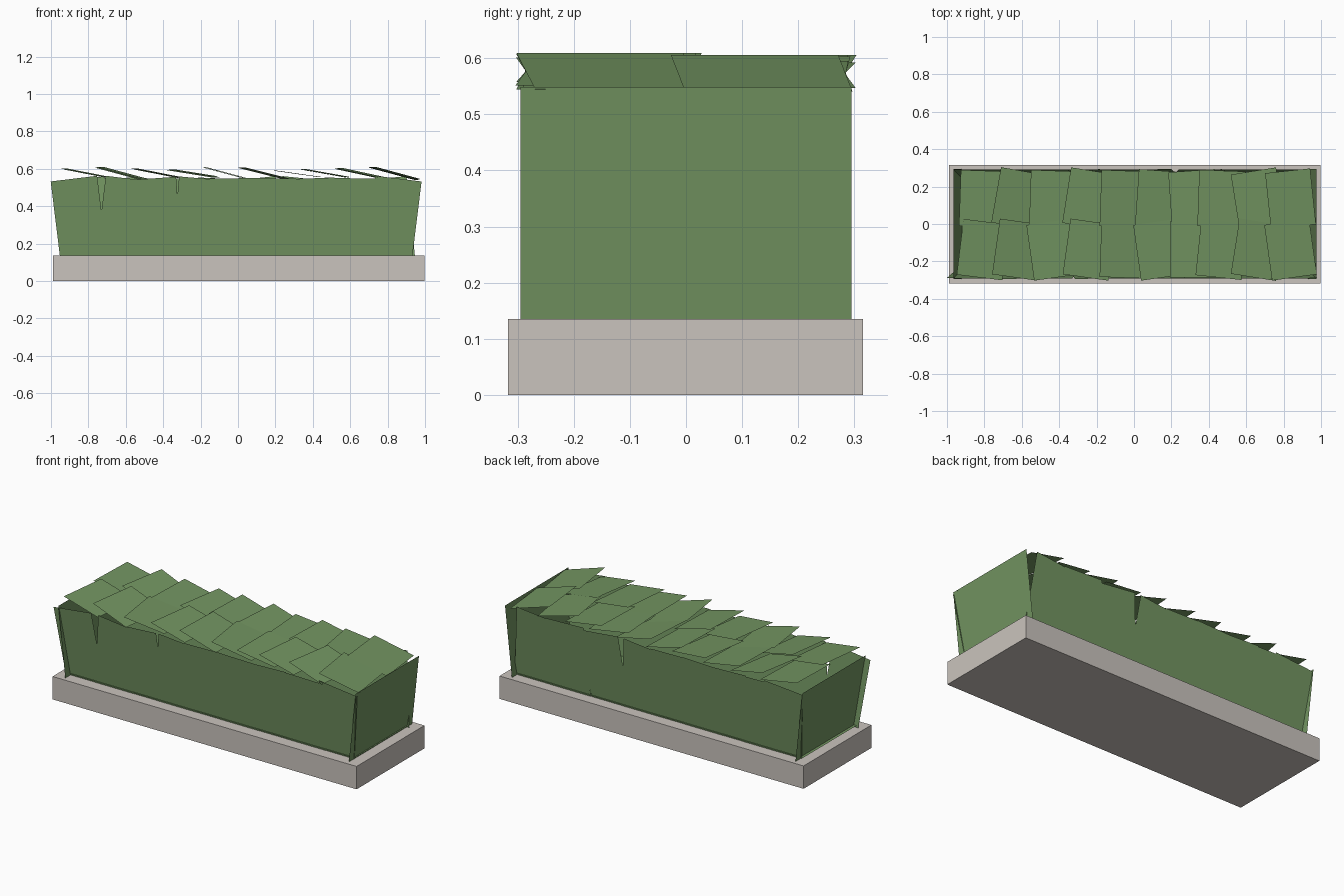
import bpy, bmesh
from math import radians
from mathutils import Matrix, Vector

old = bpy.data.objects.get("Cube")
if old:
    bpy.data.objects.remove(old, do_unlink=True)


def material(name, rgb):
    m = bpy.data.materials.new(name)
    m.use_nodes = True
    col = (*rgb, 1)
    m.diffuse_color = col
    m.node_tree.nodes["Principled BSDF"].inputs["Base Color"].default_value = col
    return m


leaf = material("leaf green", (0.17, 0.30, 0.12))
stone = material("warm grey stone", (0.59, 0.55, 0.51))


def finish(name, bm, mat):
    mesh = bpy.data.meshes.new(name)
    bm.to_mesh(mesh)
    bm.free()
    mesh.materials.append(mat)
    ob = bpy.data.objects.new(name, mesh)
    bpy.context.collection.objects.link(ob)


def rot(degrees, axis):
    return Matrix.Rotation(radians(degrees), 4, axis)


def add_card(bm, width, height, matrix):
    """Flat rectangle, outward side along its local +z."""
    half = Vector((width / 2, height / 2, 0))
    corners = [Vector((sx * half.x, sy * half.y, 0))
               for sx, sy in ((-1, -1), (1, -1), (1, 1), (-1, 1))]
    bm.faces.new([bm.verts.new(matrix @ c) for c in corners])


def wall(name, turn, distance, width, cards, lean=6.2):
    """Row of upright cards leaning outward; cards = (offset, roll)."""
    bm = bmesh.new()
    for i, (x, roll) in enumerate(cards):
        out = distance + 0.001 * (i % 2)
        add_card(bm, width, 0.45,
                 rot(turn, 'Z') @ Matrix.Translation((x, -out, 0.325))
                 @ rot(90 + lean, 'X') @ rot(roll, 'Z'))
    finish(name, bm, leaf)


# Stone plinth
bm = bmesh.new()
bmesh.ops.create_cube(bm, size=1, matrix=Matrix.Translation((0.004, -0.001, 0.0675))
                      @ Matrix.Diagonal((1.985, 0.633, 0.135, 1)))
finish("plinth", bm, stone)

# Hedge floor, just above the plinth
bm = bmesh.new()
add_card(bm, 1.88, 0.505, Matrix.Translation((0, 0, 0.145)))
finish("hedge_floor", bm, leaf)

# Hedge sides
wall("front_leaves", 0, 0.267, 0.25,
     [(-0.85, 7), (-0.61, -7), (-0.44, 4), (-0.21, -5), (-0.02, 1),
      (0.18, -1), (0.40, 2), (0.62, -1), (0.83, -7)])
wall("back_leaves", 180, 0.267, 0.25,
     [(-0.80, -6), (-0.58, 2), (-0.34, 6), (-0.10, -6), (0.10, 1),
      (0.30, -2), (0.48, 2), (0.66, 1), (0.82, -5)])
wall("left_end_leaves", 90, 0.951, 0.59, [(0, 0)])
wall("right_end_leaves", -90, 0.942, 0.59, [(0, 0)])

# Overlapping leaf cards on top, one (yaw, tilt) per column
lefts = [-0.93, -0.74, -0.555, -0.36, -0.18, 0.015, 0.195, 0.345, 0.54, 0.715]
tilts = [11, 15, 11, 9, 15, 14, 8, 10, 12, 15]
back_yaw = [-2, -10, -2, -9, -2, -4, 4, -2, 9, 6]
front_yaw = [-7, -8, 8, -8, -2, 8, 0, -6, -9, 8]


def roof(name, y, yaws, z):
    bm = bmesh.new()
    for left, tilt, yaw in zip(lefts, tilts, yaws):
        add_card(bm, 0.25, 0.30, Matrix.Translation((left + 0.122, y, z))
                 @ rot(yaw, 'Z') @ rot(tilt, 'Y'))
    finish(name, bm, leaf)


roof("top_back_leaves", 0.135, back_yaw, 0.573)
roof("top_front_leaves", -0.137, front_yaw, 0.577)
